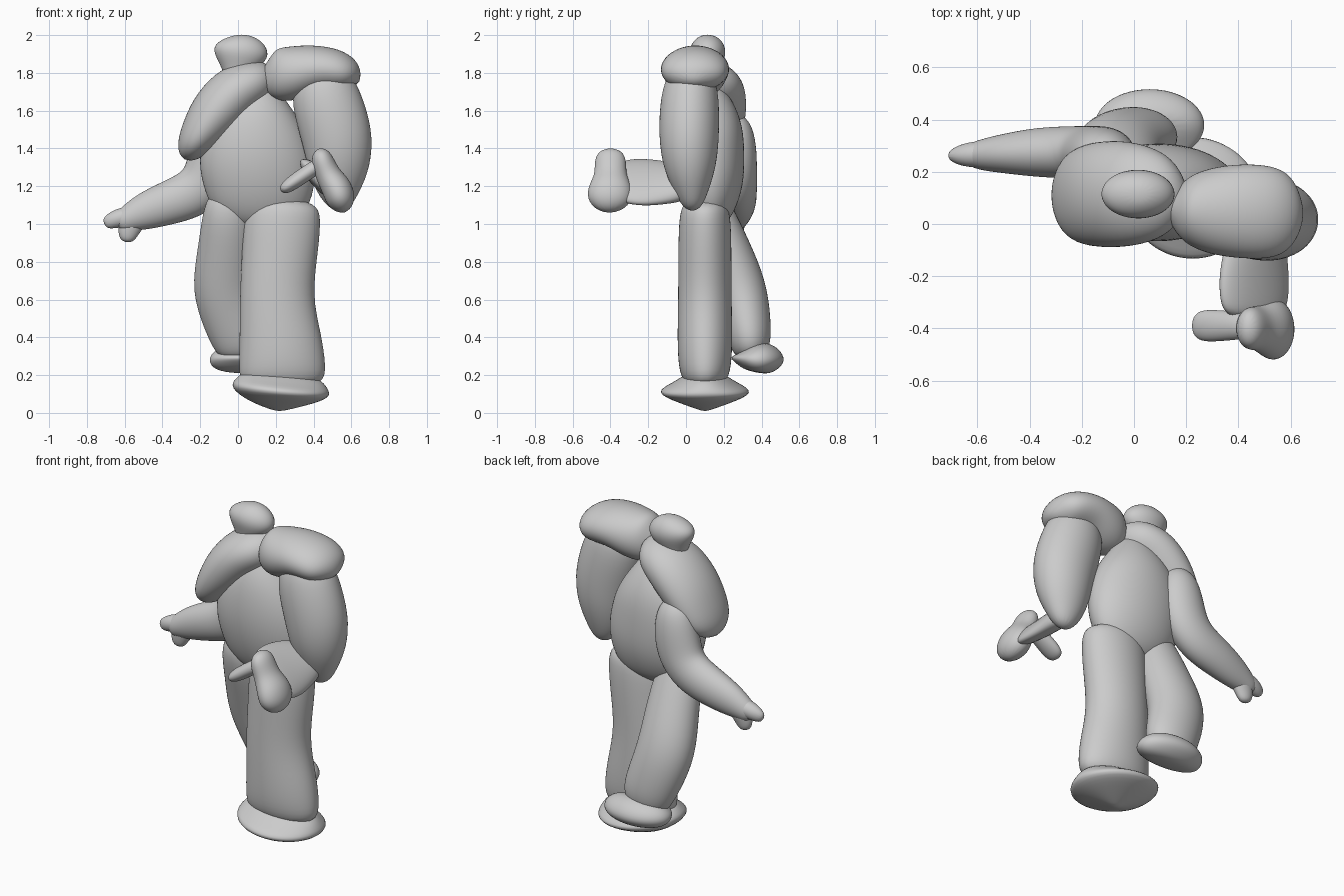
import bpy, bmesh
from math import cos, sin, pi
from mathutils import Vector

SIDES = 16
X, Y = (1, 0, 0), (0, 1, 0)


def loft(name, rings, ref, cap=0.5):
    """Smooth closed tube through elliptical rings (x, y, z, radius along ref, radius across)."""
    bm = bmesh.new()
    pts = [Vector(r[:3]) for r in rings]
    n = len(pts)
    loops, tangents = [], []
    for i, r in enumerate(rings):
        t = (pts[min(i + 1, n - 1)] - pts[max(i - 1, 0)]).normalized()
        a = Vector(ref)
        a = (a - t * a.dot(t)).normalized()
        b = t.cross(a)
        tangents.append(t)
        loops.append([bm.verts.new(pts[i] + 1.03 * (a * r[3] * cos(k * 2 * pi / SIDES)
                                                    + b * r[4] * sin(k * 2 * pi / SIDES)))
                      for k in range(SIDES)])
    for p, q in zip(loops, loops[1:]):
        for k in range(SIDES):
            j = (k + 1) % SIDES
            bm.faces.new((p[k], p[j], q[j], q[k]))
    for i, s in ((0, -1), (n - 1, 1)):
        pole = bm.verts.new(pts[i] + tangents[i] * s * cap * min(rings[i][3:]))
        for k in range(SIDES):
            bm.faces.new((loops[i][k], loops[i][(k + 1) % SIDES], pole))
    bmesh.ops.recalc_face_normals(bm, faces=bm.faces)
    me = bpy.data.meshes.new(name)
    bm.to_mesh(me)
    bm.free()
    for f in me.polygons:
        f.use_smooth = True
    ob = bpy.data.objects.new(name, me)
    bpy.context.collection.objects.link(ob)
    m = ob.modifiers.new("smooth", 'SUBSURF')
    m.levels = m.render_levels = 2
    return ob


# Head and torso
loft("head", [(0, .11, 1.77, .07, .06), (.0, .11, 1.82, .085, .065), (.015, .115, 1.9, .155, .1),
              (.02, .115, 1.96, .125, .085), (.02, .115, 1.995, .06, .045)], X, .2)
loft("torso", [(.12, .13, 1.0, .16, .08), (.12, .13, 1.07, .25, .13), (.12, .13, 1.2, .295, .175),
               (.09, .12, 1.36, .305, .19), (.09, .12, 1.52, .26, .18), (.1, .11, 1.64, .17, .14),
               (.1, .11, 1.75, .08, .07)], X)

# Shoulder pads
loft("right_shoulder_pad", [(.18, .11, 1.77, .09, .07), (.12, .11, 1.765, .16, .115),
                            (0, .115, 1.715, .2, .145), (-.11, .115, 1.6, .205, .145),
                            (-.19, .11, 1.49, .19, .115), (-.245, .11, 1.41, .16, .085),
                            (-.275, .11, 1.36, .09, .05)], Y)
loft("left_shoulder_pad", [(.155, .06, 1.8, .07, .09), (.2, .055, 1.79, .13, .14),
                           (.29, .05, 1.795, .165, .145), (.4, .05, 1.825, .18, .125),
                           (.52, .045, 1.815, .18, .115), (.59, .04, 1.785, .15, .09),
                           (.625, .04, 1.765, .08, .05)], Y)

# Right arm: upper arm behind the torso, forearm out to the side
loft("right_arm", [(-.1, .25, 1.57, .05, .06), (-.11, .26, 1.51, .095, .11),
                   (-.12, .265, 1.38, .11, .135), (-.15, .27, 1.25, .105, .14),
                   (-.23, .275, 1.16, .1, .13), (-.37, .275, 1.11, .095, .115),
                   (-.5, .27, 1.065, .075, .098), (-.58, .265, 1.03, .06, .07),
                   (-.63, .265, 1.005, .045, .055)], Y)
loft("right_finger", [(-.54, .27, 1.05, .05, .055), (-.64, .265, 1.03, .05, .05),
                      (-.7, .262, 1.005, .025, .035)], Y)
loft("right_thumb", [(-.55, .27, 1.03, .05, .07), (-.58, .265, .97, .04, .06),
                     (-.59, .265, .915, .03, .04)], Y)

# Left arm: upper arm hangs, flattened forearm reaches forward
loft("left_upper_arm", [(.44, .03, 1.8, .14, .12), (.46, .02, 1.68, .185, .155),
                        (.53, .015, 1.46, .19, .16), (.535, .02, 1.3, .165, .14),
                        (.53, .03, 1.17, .115, .09), (.545, .035, 1.09, .06, .05)], X)
loft("left_forearm", [(.5, .02, 1.2, .1, .06), (.47, -.08, 1.215, .15, .06),
                      (.46, -.2, 1.22, .175, .055), (.46, -.3, 1.225, .17, .05),
                      (.46, -.35, 1.225, .14, .045)], (.74, 0, -.67))
loft("left_hand", [(.435, -.4, 1.385, .06, .04), (.445, -.4, 1.34, .085, .06),
                   (.475, -.4, 1.26, .08, .065), (.52, -.4, 1.2, .115, .08),
                   (.545, -.405, 1.13, .12, .08), (.56, -.405, 1.08, .075, .05)], Y)
loft("left_thumb", [(.235, -.39, 1.18, .045, .025), (.27, -.39, 1.205, .063, .038),
                    (.35, -.39, 1.26, .057, .04), (.44, -.39, 1.32, .05, .04)], Y)

# Legs
loft("left_leg", [(.24, .1, 1.12, .17, .105), (.235, .1, 1.06, .205, .135), (.225, .1, .88, .2, .14),
                  (.2, .1, .62, .19, .14), (.225, .1, .4, .215, .145), (.235, .1, .24, .23, .14),
                  (.235, .1, .15, .22, .11)], X, .3)
loft("right_leg", [(-.05, .12, 1.16, .1, .08), (-.05, .13, 1.07, .135, .115),
                   (-.055, .21, .87, .155, .13), (-.075, .29, .66, .175, .14),
                   (-.015, .325, .48, .165, .125), (.025, .34, .37, .155, .11),
                   (.03, .345, .3, .12, .08)], X, .3)

# Feet: flattened lens shapes
loft("left_foot", [(.22, .1, .015, .04, .03), (.22, .1, .055, .17, .14), (.225, .1, .11, .27, .27),
                   (.23, .1, .155, .245, .17), (.235, .1, .205, .2, .1)], X, .2)
loft("right_foot", [(.06, .37, .22, .15, .07), (.06, .375, .245, .2, .11),
                    (.06, .38, .285, .215, .15), (.06, .38, .325, .19, .115),
                    (.06, .37, .355, .13, .06)], X, .1)
